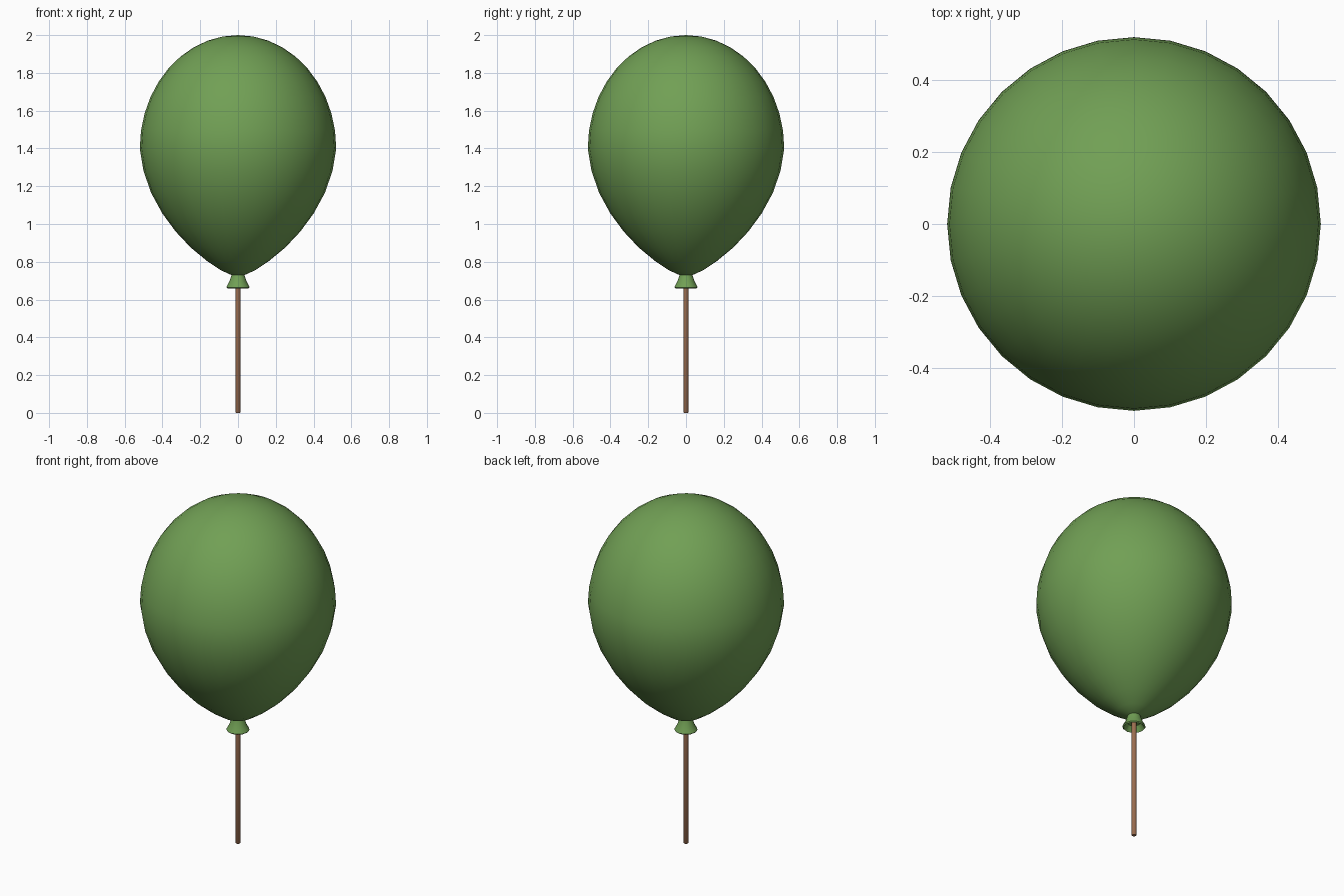
import bpy
import bmesh
from math import cos, sin, pi, radians

cube = bpy.data.objects.get("Cube")
if cube:
    bpy.data.objects.remove(cube)


def make_material(name, rgb):
    mat = bpy.data.materials.new(name)
    mat.use_nodes = True
    mat.diffuse_color = (*rgb, 1)
    mat.node_tree.nodes["Principled BSDF"].inputs["Base Color"].default_value = (*rgb, 1)
    return mat


def lathe(name, profile, sides, mat, angle):
    """Turn a (radius, height) profile around z; zero radius closes the end."""
    bm = bmesh.new()
    rings = []
    for r, z in profile:
        if r == 0:
            rings.append([bm.verts.new((0, 0, z))] * sides)
        else:
            rings.append([bm.verts.new((r * cos(2 * pi * i / sides),
                                        r * sin(2 * pi * i / sides), z))
                          for i in range(sides)])
    for low, high in zip(rings, rings[1:]):
        for i in range(sides):
            j = (i + 1) % sides
            corners = dict.fromkeys((low[i], low[j], high[j], high[i]))
            bm.faces.new(list(corners))
    bmesh.ops.recalc_face_normals(bm, faces=bm.faces)
    mesh = bpy.data.meshes.new(name)
    bm.to_mesh(mesh)
    bm.free()
    mesh.materials.append(mat)
    obj = bpy.data.objects.new(name, mesh)
    bpy.context.collection.objects.link(obj)
    bpy.ops.object.select_all(action='DESELECT')
    obj.select_set(True)
    bpy.context.view_layer.objects.active = obj
    bpy.ops.object.shade_smooth_by_angle(angle=radians(angle))
    return obj


green = make_material("balloon green", (0.165, 0.35, 0.09))
brown = make_material("stick brown", (0.33, 0.155, 0.08))

# Balloon: tapered lower half, rounded dome above the widest ring
WIDEST, RADIUS, DOME = 1.4, 0.52, 0.6
lower = [(0, 0.725), (0.035, 0.73), (0.09, 0.755), (0.165, 0.805), (0.25, 0.875),
         (0.33, 0.96), (0.4, 1.055), (0.46, 1.165), (0.5, 1.28)]
dome = [(RADIUS * cos(k * pi / 20), WIDEST + DOME * sin(k * pi / 20))
        for k in range(10)]
lathe("balloon", lower + dome + [(0, WIDEST + DOME)], 32, green, 60)

# Knot: flared skirt with a hollow underside
lathe("knot", [(0.03, 0.745), (0.036, 0.725), (0.046, 0.695), (0.062, 0.665),
               (0.056, 0.659), (0.035, 0.69), (0, 0.7)], 12, green, 40)

# Stick
lathe("stick", [(0, 0), (0.011, 0), (0.014, 0.004), (0.014, 0.71), (0, 0.71)],
      8, brown, 50)
